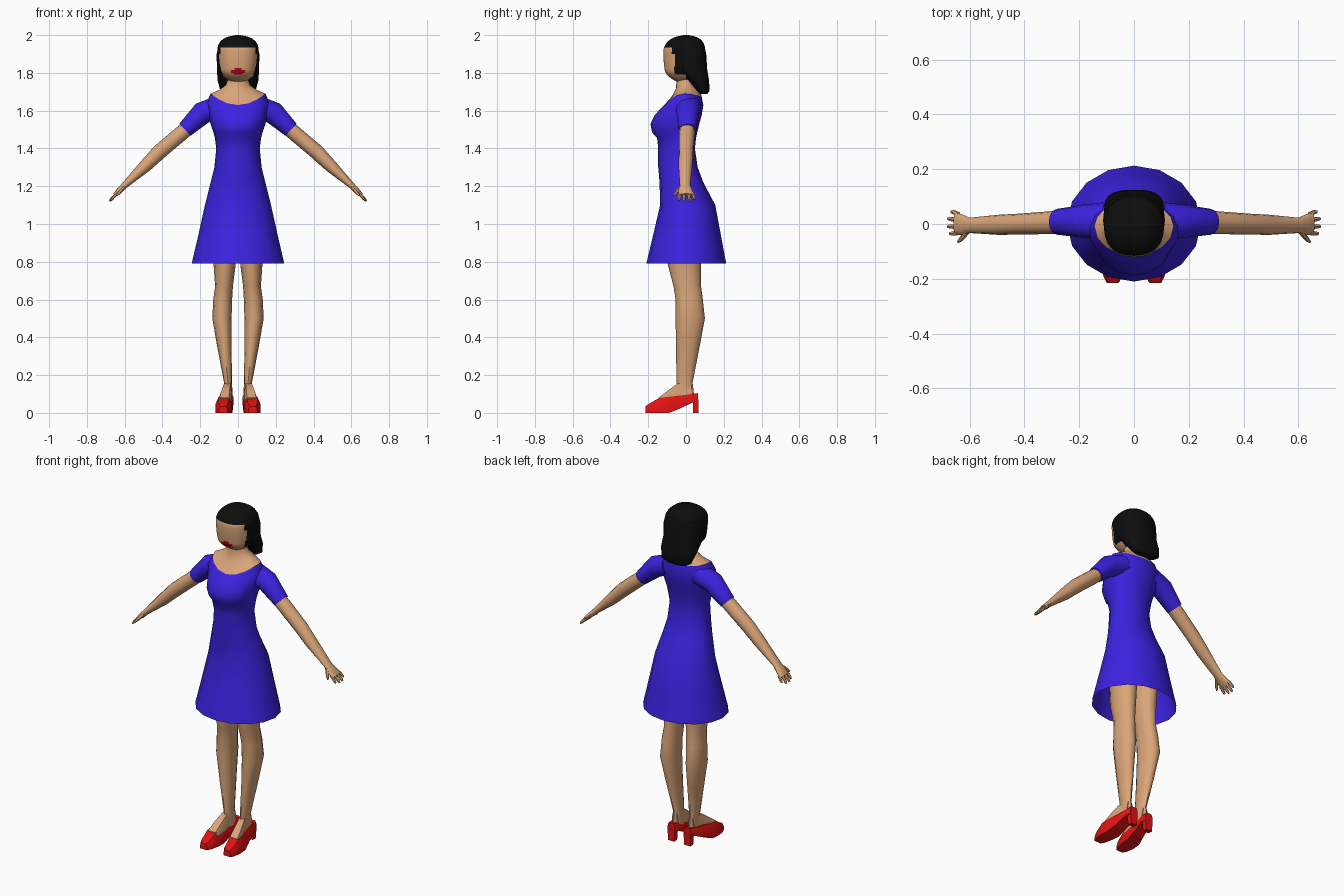
import bpy, bmesh, math
from mathutils import Vector


def material(name, rgb):
    m = bpy.data.materials.new(name)
    m.diffuse_color = (*rgb, 1)
    return m


SKIN = material("skin", (0.70, 0.375, 0.19))
BLUE = material("dress_blue", (0.045, 0.016, 0.75))
RED = material("shoe_red", (0.78, 0.006, 0.006))
HAIR = material("hair_black", (0.004, 0.004, 0.004))
LIPS = material("lip_red", (0.45, 0.002, 0.01))


def loft(name, rings, mats, cap_start=True, cap_end=True, mirror=False, angle=50):
    """Skin a list of equal-length closed rings."""
    bm = bmesh.new()
    vr = [[bm.verts.new(p) for p in r] for r in rings]
    n = len(vr[0])
    for a, b in zip(vr, vr[1:]):
        for i in range(n):
            j = (i + 1) % n
            bm.faces.new((a[i], a[j], b[j], b[i]))
    if cap_start:
        bm.faces.new(vr[0][::-1])
    if cap_end:
        bm.faces.new(vr[-1])
    bmesh.ops.recalc_face_normals(bm, faces=bm.faces)
    me = bpy.data.meshes.new(name)
    bm.to_mesh(me)
    bm.free()
    ob = bpy.data.objects.new(name, me)
    bpy.context.collection.objects.link(ob)
    for m in mats:
        me.materials.append(m)
    if mirror:
        mod = ob.modifiers.new("mirror", 'MIRROR')
        mod.use_mirror_merge = False
    bpy.ops.object.select_all(action='DESELECT')
    ob.select_set(True)
    bpy.context.view_layer.objects.active = ob
    bpy.ops.object.shade_smooth_by_angle(angle=math.radians(angle))
    return ob


def ring(z, hx, yf, yb, cx=0, n=16, power=2.0, zf=None, zb=None):
    """Horizontal ring with separate front and back depth, and optional dips."""
    cy = (yf + yb) / 4 if yf < 0 < yb else (yf + yb) / 2
    pts = []
    for i in range(n):
        a = 2 * math.pi * i / n
        c, s = math.cos(a), math.sin(a)
        u = math.copysign(abs(c) ** (2 / power), c)
        v = math.copysign(abs(s) ** (2 / power), s)
        end = (zf if s < 0 else zb)
        end = z if end is None else end
        y = cy + (v * (yb - cy) if s > 0 else v * (cy - yf))
        pts.append((cx + hx * u, y, z + (end - z) * s * s))
    return pts


def tube(name, path, mat, n=12, **kw):
    """Limb along path points (x, y, z, radius in xz, radius in y)."""
    rings = []
    for i, (x, y, z, rn, ry) in enumerate(path):
        p, q = path[max(i - 1, 0)], path[min(i + 1, len(path) - 1)]
        d = Vector((q[0] - p[0], 0, q[2] - p[2])).normalized()
        nrm = Vector((-d.z, 0, d.x))
        rings.append([Vector((x, y, z)) + nrm * rn * math.cos(t) + Vector((0, ry * math.sin(t), 0))
                      for t in (2 * math.pi * k / n for k in range(n))])
    return loft(name, rings, [mat], mirror=True, **kw)


def dense(rows, steps):
    """Catmull-Rom resampling of profile rows."""
    out = []
    for i in range(len(rows) - 1):
        p = [rows[max(0, min(len(rows) - 1, i + k))] for k in (-1, 0, 1, 2)]
        for s in range(steps):
            t = s / steps
            out.append([0.5 * (2 * b + (c - a) * t + (2 * a - 5 * b + 4 * c - d) * t * t
                               + (3 * b - a - 3 * c + d) * t ** 3) for a, b, c, d in zip(*p)])
    return out + [list(rows[-1])]


# Dress body: z, half width, front y, back y
body = [(0.79, 0.245, -0.21, 0.213), (0.95, 0.208, -0.172, 0.183), (1.10, 0.175, -0.137, 0.155),
        (1.22, 0.145, -0.14, 0.092), (1.30, 0.125, -0.147, 0.062), (1.40, 0.115, -0.147, 0.047),
        (1.455, 0.122, -0.153, 0.053), (1.485, 0.13, -0.18, 0.06), (1.53, 0.145, -0.188, 0.07),
        (1.575, 0.155, -0.167, 0.083)]
rings = [ring(*r, power=2.2 if r[0] > 1.45 else 2) for r in body]
rings.append(ring(1.64, 0.168, -0.14, 0.092, zf=1.605, zb=1.63))
neckline = ring(1.69, 0.145, -0.115, 0.083, zf=1.63, zb=1.675)
loft("dress", rings + [neckline], [BLUE], cap_start=False, cap_end=False)

# Sleeves
tube("sleeve", [(0.10, 0.01, 1.62, 0.06, 0.07), (0.19, 0.01, 1.587, 0.06, 0.06),
                (0.281, 0.008, 1.4985, 0.0435, 0.047)], BLUE)

# Shoulders and neck
loft("neck", [neckline, ring(1.71, 0.10, -0.075, 0.075, zf=1.675, zb=1.70),
              ring(1.735, 0.065, -0.054, 0.05, zf=1.715), ring(1.76, 0.056, -0.05, 0.04),
              ring(1.82, 0.054, -0.05, 0.04)], [SKIN], cap_start=False)

# Head, with hairline and lips picked out by position
head_rows = [(1.752, 0.03, -0.045, 0.02), (1.77, 0.065, -0.078, 0.04), (1.80, 0.092, -0.107, 0.06),
             (1.84, 0.102, -0.116, 0.08), (1.90, 0.108, -0.12, 0.098), (1.935, 0.108, -0.116, 0.1),
             (1.965, 0.094, -0.097, 0.088), (1.988, 0.062, -0.063, 0.06), (2.0, 0.012, -0.012, 0.014)]
head = loft("head", [ring(*r, n=96, power=2.4) for r in dense(head_rows, 7)], [SKIN, HAIR, LIPS])
for f in head.data.polygons:
    x, y, z = f.center
    hairline = -0.075 if z > 1.9 else -0.06 if z > 1.79 else 0.0
    if z > 1.935 or y > hairline:
        f.material_index = 1
    elif y < 0 and ((abs(x) < 0.036 and 1.799 < z < 1.817) or (abs(x) < 0.02 and 1.79 < z < 1.826)):
        f.material_index = 2

# Hair hanging behind the head
hair_rows = [(1.688, 0.065, 0.07, 0.112), (1.705, 0.093, 0.055, 0.125), (1.76, 0.108, 0.01, 0.122),
             (1.82, 0.112, -0.045, 0.112), (1.90, 0.113, -0.058, 0.107), (1.945, 0.103, -0.04, 0.097)]
loft("back_hair", [ring(*r, n=24, power=2.5) for r in hair_rows], [HAIR])

# Arms, palms, fingers and thumbs
tube("arm", [(0.24, 0.006, 1.53, 0.038, 0.04), (0.30, 0.005, 1.48, 0.04, 0.042),
             (0.415, 0.0, 1.383, 0.04, 0.038), (0.49, -0.003, 1.308, 0.034, 0.037),
             (0.60, -0.005, 1.205, 0.017, 0.028), (0.625, -0.003, 1.18, 0.016, 0.037),
             (0.652, 0.002, 1.153, 0.011, 0.043)], SKIN)
for k, (y0, y1, x1, z1) in enumerate([(0.034, 0.044, 0.668, 1.13), (0.012, 0.019, 0.68, 1.12),
                                      (-0.011, -0.009, 0.68, 1.12), (-0.032, -0.035, 0.673, 1.125)]):
    tube("finger_%d" % (k + 1), [(0.64, y0, 1.163, 0.009, 0.01),
                                 (x1 - 0.008, y1, z1 + 0.01, 0.008, 0.008),
                                 (x1, y1, z1, 0.004, 0.005)], SKIN, n=6)
tube("thumb", [(0.603, -0.022, 1.198, 0.01, 0.012), (0.63, -0.053, 1.165, 0.009, 0.01),
               (0.642, -0.064, 1.15, 0.005, 0.006)], SKIN, n=6)

# Legs: z, half width, front y, back y, centre x
legs = [(0.95, 0.066, -0.10, 0.09, 0.072), (0.78, 0.058, -0.095, 0.08, 0.071),
        (0.67, 0.047, -0.066, 0.08, 0.074), (0.60, 0.05, -0.055, 0.089, 0.081),
        (0.50, 0.051, -0.055, 0.10, 0.085), (0.35, 0.038, -0.053, 0.072, 0.072),
        (0.16, 0.021, -0.05, 0.035, 0.053), (0.075, 0.026, -0.048, 0.045, 0.053)]
loft("leg", [ring(*r, n=12) for r in legs], [SKIN], mirror=True)


def section(y, z0, z1, hx, cx):
    """Rounded-top cross-section of a foot or shoe."""
    zm = z0 + (z1 - z0) * 0.6
    return [(cx - hx, y, z0), (cx + hx, y, z0), (cx + hx, y, zm), (cx + hx * 0.7, y, z1),
            (cx - hx * 0.7, y, z1), (cx - hx, y, zm)]


# Feet, shoes and heels
loft("foot", [section(*s) for s in [(-0.145, 0.04, 0.081, 0.034, 0.072), (-0.10, 0.04, 0.115, 0.032, 0.067),
                                    (-0.045, 0.05, 0.155, 0.024, 0.057), (0.03, 0.07, 0.15, 0.02, 0.053)]],
     [SKIN], mirror=True)
loft("shoe", [section(*s) for s in [(-0.215, 0.0, 0.035, 0.022, 0.078), (-0.19, 0.0, 0.052, 0.035, 0.077),
                                    (-0.14, 0.0, 0.08, 0.043, 0.075), (-0.09, 0.0, 0.085, 0.042, 0.071),
                                    (-0.03, 0.024, 0.092, 0.035, 0.062), (0.035, 0.055, 0.10, 0.032, 0.055),
                                    (0.064, 0.058, 0.105, 0.024, 0.053)]], [RED], mirror=True, angle=35)
loft("heel", [[(0.053 + sx * w, y, z) for sx, y in ((-1, 0.036), (1, 0.036), (1, 0.065), (-1, 0.065))]
              for z, w in ((0.0, 0.02), (0.07, 0.024))], [RED], mirror=True)
